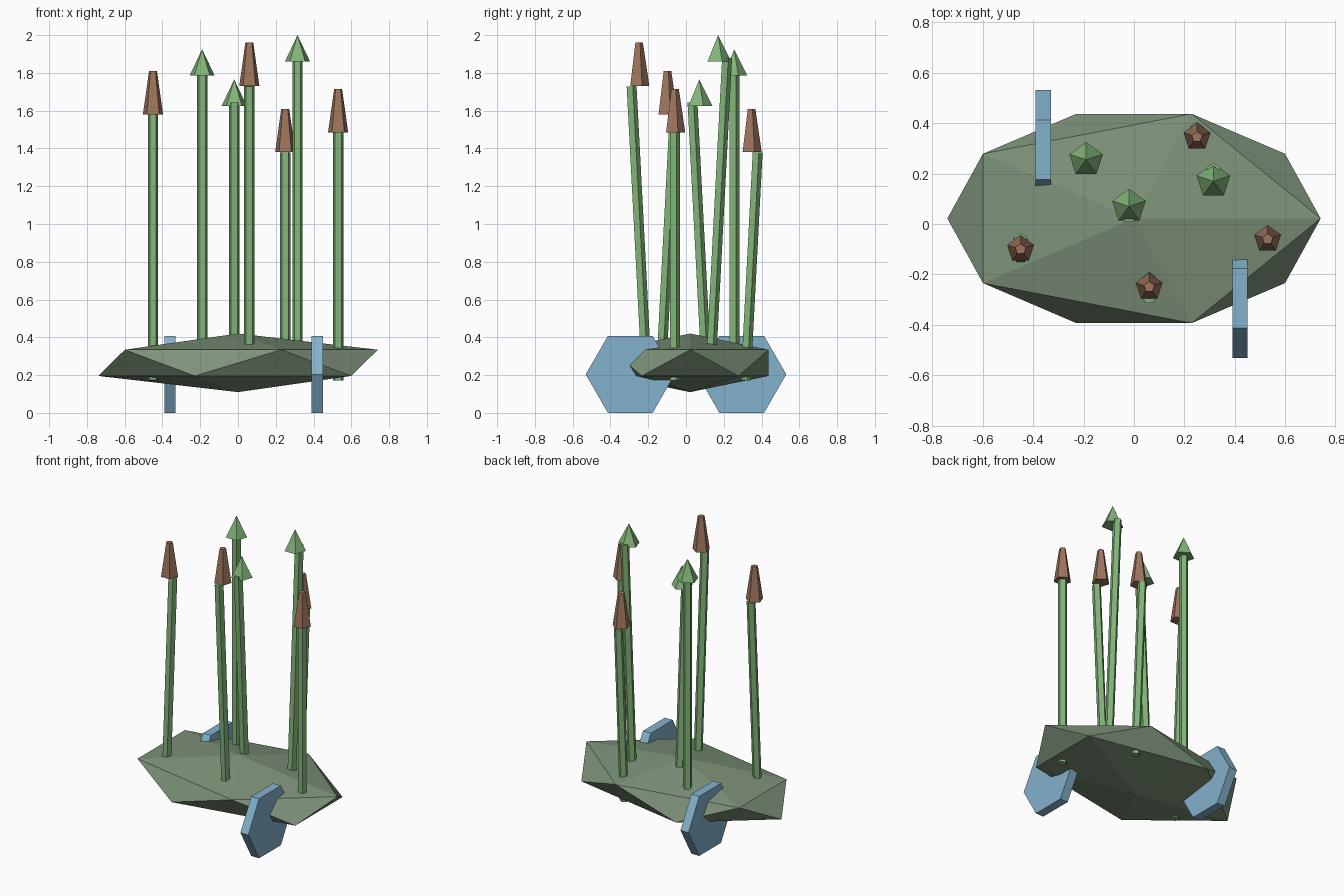
import bpy, math

cube = bpy.data.objects.get("Cube")
if cube:
    bpy.data.objects.remove(cube, do_unlink=True)


def material(name, rgb):
    linear = [(c / 255 / 12.92) if c < 11 else ((c / 255 + 0.055) / 1.055) ** 2.4 for c in rgb]
    mat = bpy.data.materials.new(name)
    mat.use_nodes = True
    mat.diffuse_color = (*linear, 1)
    mat.node_tree.nodes["Principled BSDF"].inputs["Base Color"].default_value = (*linear, 1)
    return mat


MOSS = material("moss green", (125, 146, 121))
REED = material("reed green", (130, 180, 121))
BROWN = material("seed brown", (157, 117, 93))
BLUE = material("water blue", (132, 178, 205))


def finish(name, mat):
    obj = bpy.context.object
    obj.name = name
    obj.data.materials.append(mat)
    return obj


def prism(name, mat, sides, r1, r2, height, centre, rotation=(0, 0, 0)):
    bpy.ops.mesh.primitive_cone_add(vertices=sides, radius1=r1, radius2=r2, depth=height,
                                    location=centre, rotation=rotation)
    return finish(name, mat)


# Faceted mound, a flattened icosahedron
bpy.ops.mesh.primitive_ico_sphere_add(subdivisions=1, radius=1, location=(0, 0.022, 0.265))
mound = finish("mound", MOSS)
mound.scale = (0.828, 0.488, 0.155)

# Upright hexagonal plates at opposite corners
for name, x, y in (("front_plate", 0.42, -0.295), ("back_plate", -0.36, 0.295)):
    prism(name, BLUE, 6, 0.236, 0.236, 0.06, (x, y, 0.204), (0, math.pi / 2, 0))

# Reeds: x, y, height of the head's base, lean direction, head type
reeds = [
    (-0.45, -0.10, 1.58, 1, "seed"),
    (0.06, -0.25, 1.73, -1, "seed"),
    (0.25, 0.345, 1.38, 1, "seed"),
    (0.53, -0.06, 1.485, 0, "seed"),
    (-0.19, 0.255, 1.785, 0, "leaf"),
    (-0.02, 0.07, 1.625, -1, "leaf"),
    (0.315, 0.17, 1.86, 1, "leaf"),
]
FOOT = 0.172
for i, (x, y, z, lean, kind) in enumerate(reeds, 1):
    top = z + (0.02 if kind == "leaf" else 0)
    prism(f"reed_stem_{i}", REED, 5, 0.029, 0.029, top - FOOT,
          (x, y, (top + FOOT) / 2), (math.radians(-3 * lean), 0, 0))
    if kind == "seed":
        prism(f"seed_head_{i}", BROWN, 5, 0.056, 0.022, 0.23, (x, y, z + 0.115))
    else:
        prism(f"leaf_tip_{i}", REED, 5, 0.07, 0, 0.14, (x, y, z + 0.07))
